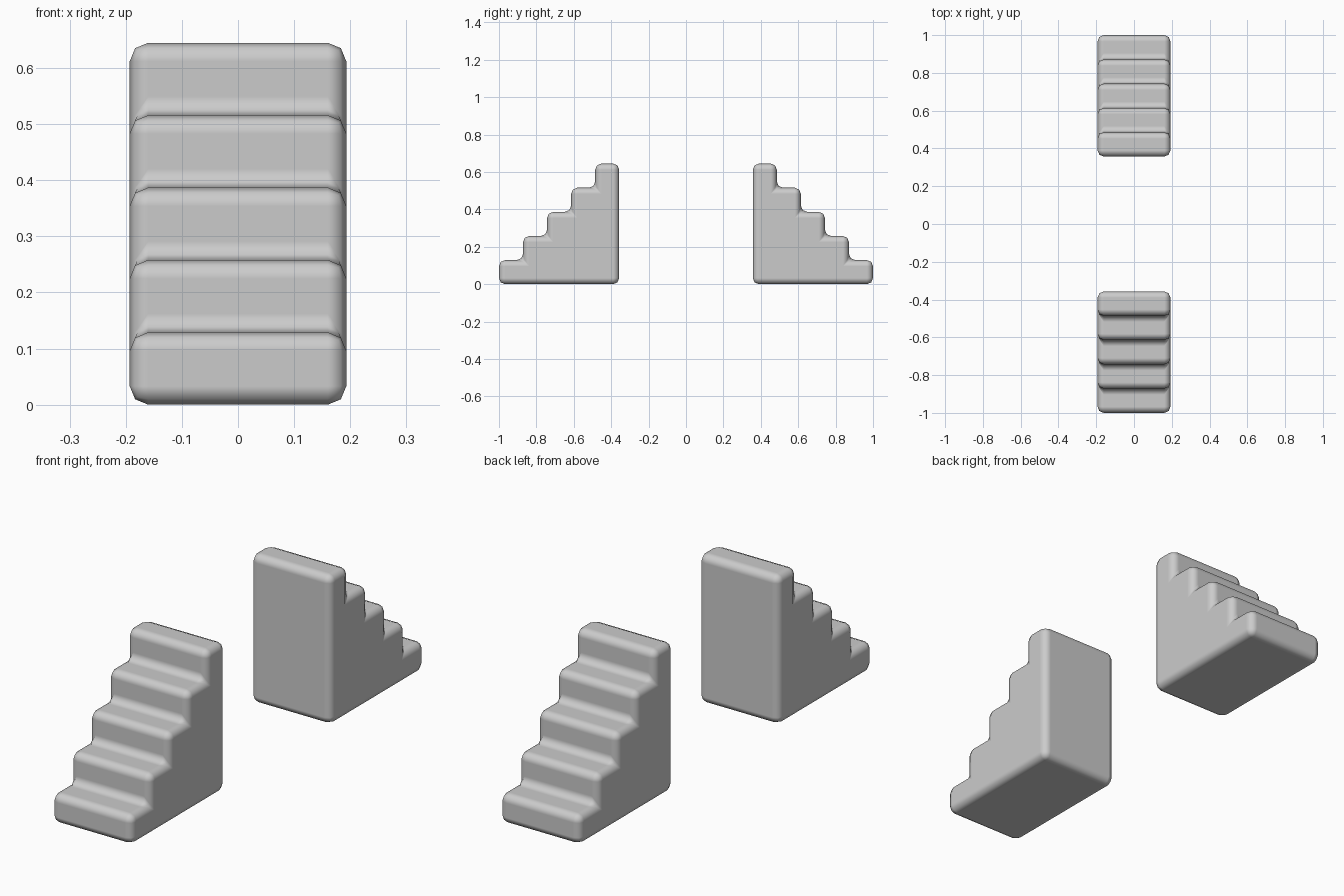
import bpy
import bmesh

cube = bpy.data.objects.get("Cube")
if cube:
    bpy.data.objects.remove(cube, do_unlink=True)

HALF_WIDTH = 0.193
INNER, OUTER = 0.357, 1.0
HEIGHT = 0.645
STEPS = 5

# Plain grey finish
grey = bpy.data.materials.new("grey")
grey.use_nodes = True
colour = (0.6, 0.6, 0.6, 1)
grey.diffuse_color = colour
grey.node_tree.nodes["Principled BSDF"].inputs["Base Color"].default_value = colour


def staircase(name, side):
    """Extrude a stepped profile rising towards the centre, then round its edges."""
    tread = (OUTER - INNER) / STEPS
    rise = HEIGHT / STEPS
    profile = [(INNER, 0), (OUTER, 0)]
    for i in range(STEPS):
        top = (i + 1) * rise
        profile += [(OUTER - i * tread, top), (OUTER - (i + 1) * tread, top)]

    bm = bmesh.new()
    face = bm.faces.new([bm.verts.new((-HALF_WIDTH, side * y, z)) for y, z in profile])
    result = bmesh.ops.extrude_face_region(bm, geom=[face])
    moved = [v for v in result["geom"] if isinstance(v, bmesh.types.BMVert)]
    bmesh.ops.translate(bm, verts=moved, vec=(2 * HALF_WIDTH, 0, 0))
    bmesh.ops.recalc_face_normals(bm, faces=bm.faces)

    mesh = bpy.data.meshes.new(name)
    bm.to_mesh(mesh)
    bm.free()
    mesh.materials.append(grey)
    mesh.shade_smooth()
    obj = bpy.data.objects.new(name, mesh)
    bpy.context.collection.objects.link(obj)

    # Soft rounded edges, both on the nosings and in the inner corners
    bevel = obj.modifiers.new("rounded_edges", "BEVEL")
    bevel.width = 0.033
    bevel.segments = 2
    bevel.limit_method = "ANGLE"
    bevel.harden_normals = True


# Two facing staircases
staircase("front_staircase", -1)
staircase("back_staircase", 1)
